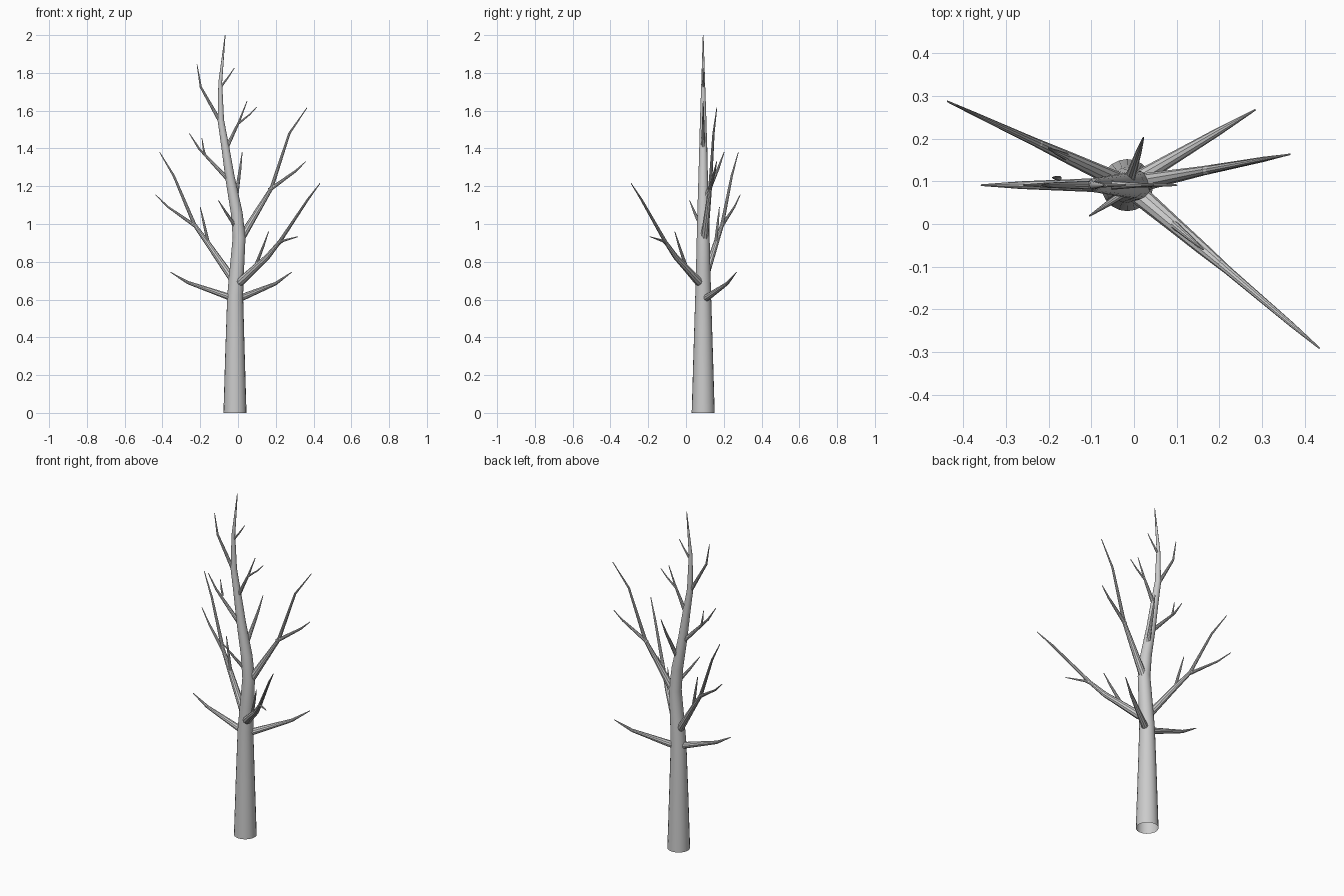
import bpy

Y0 = 0.091  # the trunk stays in this plane


def limb(name, pts, slope=0.0, x0=-0.015, sides_res=3):
    """Tapered tube through (x, z, radius); it leans in the vertical plane y = Y0 + slope*(x-x0)."""
    cu = bpy.data.curves.new(name, 'CURVE')
    cu.dimensions = '3D'
    cu.bevel_depth = 1.0
    cu.bevel_resolution = sides_res
    cu.use_fill_caps = False
    sp = cu.splines.new('POLY')
    sp.points.add(len(pts) - 1)
    for p, (x, z, r) in zip(sp.points, pts):
        p.co = (x, Y0 + slope * (x - x0), z, 1)
        p.radius = r
    ob = bpy.data.objects.new(name, cu)
    bpy.context.collection.objects.link(ob)
    bpy.ops.object.select_all(action='DESELECT')
    ob.select_set(True)
    bpy.context.view_layer.objects.active = ob
    bpy.ops.object.convert(target='MESH')
    bpy.ops.object.shade_smooth_by_angle()


# Trunk
limb("trunk", [(-.016, 0, .061), (-.016, .3, .052), (-.015, .62, .042), (-.006, .76, .038),
               (.006, .93, .034), (-.007, 1.06, .031), (-.043, 1.25, .025), (-.066, 1.4, .021),
               (-.091, 1.55, .017), (-.094, 1.75, .010), (-.068, 2.0, .002)], sides_res=8)

# Lowest pair
limb("low_left_branch", [(-.015, .603, .02), (-.05, .615, .018), (-.265, .69, .009), (-.358, .745, .002)])
limb("low_right_branch", [(-.005, .603, .02), (.03, .615, .018), (.2, .685, .009), (.284, .745, .002)], .59)

# Left back branch with twigs
s = -.465
limb("left_branch", [(-.015, .69, .022), (-.04, .725, .02), (-.165, .905, .014), (-.23, .995, .010),
                     (-.34, 1.255, .006), (-.415, 1.38, .002)], s)
limb("left_twig_outer", [(-.22, .985, .010), (-.37, 1.09, .005), (-.437, 1.155, .002)], s)
limb("left_twig_inner", [(-.155, .89, .009), (-.182, 1.01, .006), (-.2, 1.09, .002)], s)

# Right front branch with twigs
s = -.85
limb("front_branch", [(-.01, .685, .024), (.02, .7, .023), (.1, .775, .018), (.155, .825, .015), (.22, .905, .010),
                      (.37, 1.13, .006), (.434, 1.215, .002)], s)
limb("front_twig_outer", [(.2, .885, .009), (.235, .91, .007), (.317, .933, .002)], s)
limb("front_twig_inner", [(.09, .77, .010), (.135, .885, .006), (.162, .96, .002)], s)

# Right upper branch with twig
s = .19
limb("right_branch", [(.01, .915, .022), (.035, .955, .02), (.177, 1.19, .010), (.272, 1.48, .006),
                      (.365, 1.615, .002)], s)
limb("right_twig", [(.165, 1.18, .011), (.305, 1.28, .006), (.358, 1.33, .002)], s)

# Small back and front shoots
limb("back_shoot", [(-.017, 1.1, .013), (-.008, 1.16, .012), (.011, 1.29, .007), (.022, 1.38, .002)], 3)
limb("front_shoot", [(.005, .96, .011), (-.06, 1.055, .007), (-.104, 1.125, .002)], .66, .005)

# Upper crown branches
limb("upper_left_branch", [(-.04, 1.225, .013), (-.065, 1.25, .012), (-.207, 1.4, .006), (-.258, 1.48, .002)])
limb("upper_left_twig", [(-.175, 1.365, .006), (-.183, 1.4, .005), (-.191, 1.455, .0015)], -.1)
limb("upper_right_branch", [(-.07, 1.385, .012), (-.055, 1.415, .011), (.005, 1.54, .006), (.048, 1.65, .002)])
limb("upper_right_twig", [(0, 1.53, .006), (.062, 1.58, .004), (.1, 1.62, .002)])
limb("top_left_branch", [(-.09, 1.535, .011), (-.11, 1.57, .010), (-.197, 1.725, .006), (-.217, 1.845, .002)])
limb("top_right_branch", [(-.095, 1.72, .007), (-.05, 1.78, .004), (-.02, 1.825, .002)])
